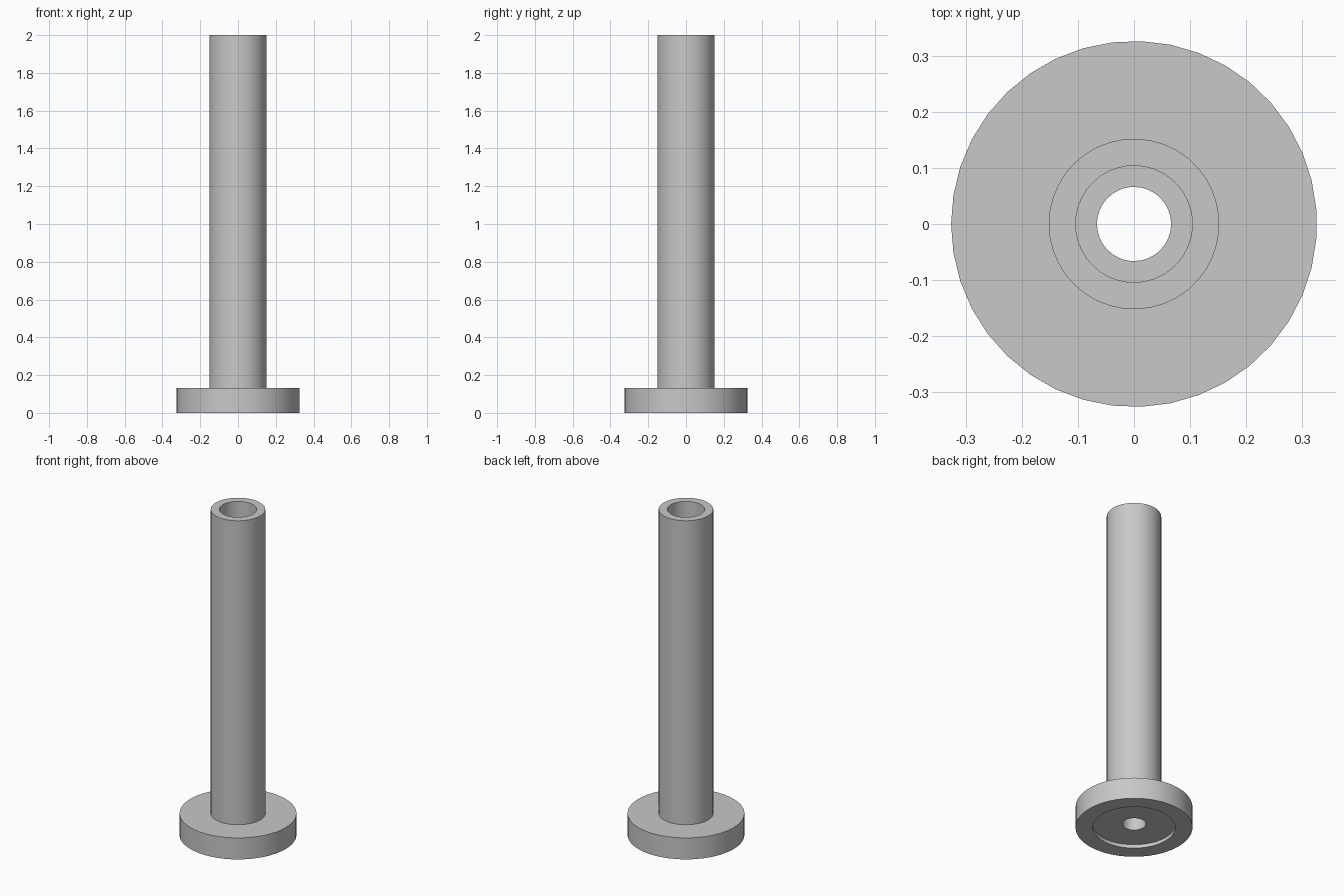
import bpy, bmesh
from math import radians, pi
from mathutils import Matrix

cube = bpy.data.objects.get("Cube")
if cube:
    bpy.data.objects.remove(cube, do_unlink=True)

SEGMENTS = 39
HEIGHT = 2.0
FLANGE_R, FLANGE_TOP = 0.326, 0.132
TUBE_R, BORE_R = 0.152, 0.104
HOLE_R, LEDGE_Z = 0.066, 0.132
RECESS_R, RECESS_Z = 0.23, 0.022

# Plain grey finish
grey = bpy.data.materials.new("plain grey")
grey.use_nodes = True
colour = (0.58, 0.58, 0.58, 1)
grey.diffuse_color = colour
grey.node_tree.nodes["Principled BSDF"].inputs["Base Color"].default_value = colour


def lathe(name, profile):
    """Turn a closed (radius, height) outline around the z axis."""
    bm = bmesh.new()
    verts = [bm.verts.new((-r, 0, z)) for r, z in profile]
    edges = [bm.edges.new((a, b)) for a, b in zip(verts, verts[1:] + verts[:1])]
    bmesh.ops.spin(bm, geom=verts + edges, cent=(0, 0, 0), axis=(0, 0, 1),
                   angle=2 * pi, steps=SEGMENTS, use_merge=True)
    bmesh.ops.remove_doubles(bm, verts=bm.verts, dist=1e-5)
    bmesh.ops.recalc_face_normals(bm, faces=bm.faces)
    mesh = bpy.data.meshes.new(name)
    bm.to_mesh(mesh)
    bm.free()
    mesh.materials.append(grey)
    obj = bpy.data.objects.new(name, mesh)
    bpy.context.collection.objects.link(obj)
    bpy.ops.object.select_all(action="DESELECT")
    obj.select_set(True)
    bpy.context.view_layer.objects.active = obj
    bpy.ops.object.shade_smooth_by_angle(angle=radians(30))
    return obj


# Flanged tube: stepped bore inside, shallow recess under the flange
lathe("flanged_tube", [
    (HOLE_R, RECESS_Z),
    (RECESS_R, RECESS_Z),
    (RECESS_R, 0),
    (FLANGE_R, 0),
    (FLANGE_R, FLANGE_TOP),
    (TUBE_R, FLANGE_TOP),
    (TUBE_R, HEIGHT),
    (BORE_R, HEIGHT),
    (BORE_R, LEDGE_Z),
    (HOLE_R, LEDGE_Z),
])
